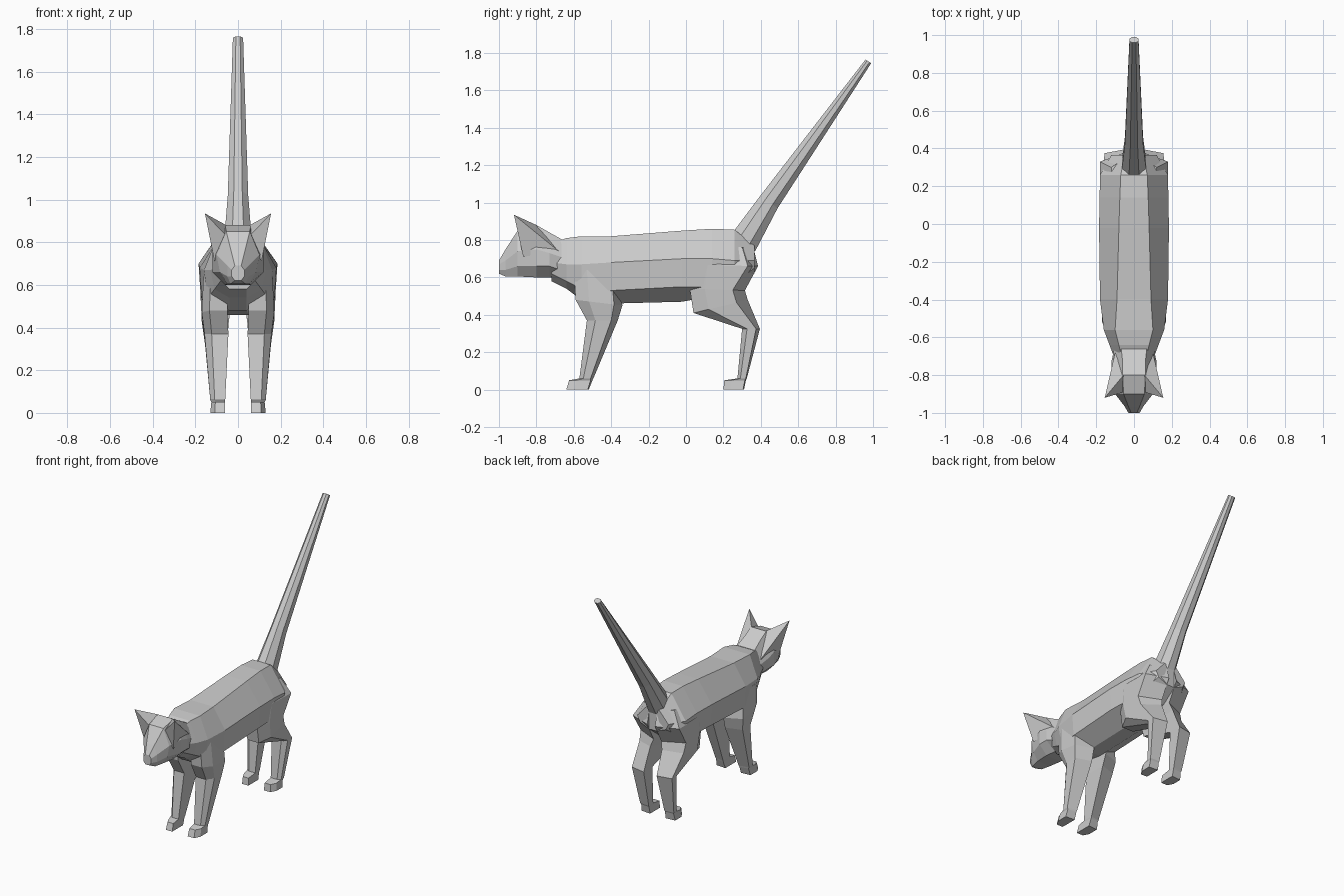
import bpy
import bmesh
from math import cos, sin, tau
from mathutils import Vector

cube = bpy.data.objects.get("Cube")
if cube:
    bpy.data.objects.remove(cube, do_unlink=True)

# One plain grey for the whole animal
GREY = (0.6, 0.6, 0.6, 1)
grey = bpy.data.materials.new("plain grey")
grey.use_nodes = True
grey.diffuse_color = GREY
grey.node_tree.nodes["Principled BSDF"].inputs["Base Color"].default_value = GREY


def finish(name, bm, mirrored=False):
    """Turn a bmesh into a flat-shaded object, optionally mirrored across x."""
    bmesh.ops.recalc_face_normals(bm, faces=bm.faces)
    mesh = bpy.data.meshes.new(name)
    bm.to_mesh(mesh)
    bm.free()
    mesh.materials.append(grey)
    obj = bpy.data.objects.new(name, mesh)
    bpy.context.collection.objects.link(obj)
    if mirrored:
        mirror = obj.modifiers.new("Mirror", "MIRROR")
        mirror.use_mirror_merge = False
    return obj


def loft(name, rings, mirrored=False):
    """Skin a row of closed rings with equal point counts and cap both ends."""
    bm = bmesh.new()
    loops = [[bm.verts.new(point) for point in ring] for ring in rings]
    for first, second in zip(loops, loops[1:]):
        for i in range(len(first)):
            j = (i + 1) % len(first)
            bm.faces.new((first[i], first[j], second[j], second[i]))
    bm.faces.new(loops[0])
    bm.faces.new(loops[-1])
    return finish(name, bm, mirrored)


def torso_ring(y, top, top_w, mid, mid_w, low, low_w, base, base_w):
    """Eight-sided upright section: heights and half widths from back to belly."""
    half = [(top_w, top), (mid_w, mid), (low_w, low), (base_w, base)]
    left = [(x, y, z) for x, z in half]
    right = [(-x, y, z) for x, z in reversed(half)]
    return left + right


def leg_ring(front, front_z, back, back_z, outer_back, inner, outer):
    """Five-sided leg section with a chamfered outer front corner."""
    width, depth = outer - inner, outer_back - front

    def point(x, y):
        t = (y - front) / (back - front)
        return (x, y, front_z + (back_z - front_z) * t)

    return [point(inner, front), point(outer - width * 0.3, front),
            point(outer, front + depth * 0.35), point(outer, outer_back),
            point(inner, back)]


# Trunk from chest to rump
loft("body", [torso_ring(*s) for s in (
    (-.72, .78, .06, .68, .10, .62, .08, .58, .04),
    (-.64, .81, .08, .67, .13, .58, .11, .54, .04),
    (-.56, .82, .10, .67, .16, .54, .14, .48, .04),
    (-.40, .82, .09, .68, .18, .53, .17, .46, .05),
    (-.02, .85, .08, .70, .185, .55, .175, .47, .05),
    (.14, .86, .075, .70, .182, .55, .17, .50, .05),
    (.26, .855, .07, .69, .18, .57, .16, .54, .04),
    (.365, .77, .05, .69, .12, .65, .10, .62, .03),
)])

# Head tapering to the muzzle
loft("head", [torso_ring(*s) for s in (
    (-.64, .79, .07, .70, .10, .63, .09, .59, .04),
    (-.73, .84, .06, .73, .12, .66, .12, .60, .05),
    (-.80, .88, .06, .75, .12, .66, .12, .60, .06),
    (-.90, .85, .055, .74, .10, .66, .085, .605, .05),
    (-.965, .75, .03, .69, .05, .64, .05, .605, .035),
    (-1.0, .69, .015, .67, .03, .64, .03, .62, .015),
)])

# Pointed ears
bm = bmesh.new()
tip = bm.verts.new((.155, -.92, .935))
base = [bm.verts.new(p) for p in ((.055, -.89, .83), (.11, -.87, .71),
                                  (.10, -.68, .74), (.055, -.80, .88))]
for i in range(len(base)):
    bm.faces.new((base[i], base[(i + 1) % len(base)], tip))
bm.faces.new(base)
finish("ears", bm, mirrored=True)

# Front legs from shoulder to paw
loft("front_legs", [leg_ring(*s) for s in (
    (-.60, .64, -.38, .64, -.40, .05, .162),
    (-.59, .48, -.34, .45, -.385, .05, .17),
    (-.53, .37, -.365, .37, -.40, .045, .157),
    (-.57, .06, -.495, .06, -.51, .06, .13),
    (-.625, .05, -.50, .05, -.51, .062, .125),
    (-.64, 0, -.52, 0, -.525, .06, .13),
)], mirrored=True)

# Hind legs with thigh, hock and paw
loft("hind_legs", [leg_ring(*s) for s in (
    (.10, .77, .36, .76, .30, .03, .12),
    (0, .67, .385, .66, .33, .03, .18),
    (.02, .54, .315, .53, .25, .03, .175),
    (.04, .41, .33, .48, .27, .045, .17),
    (.30, .325, .395, .325, .375, .05, .155),
    (.275, .06, .325, .06, .32, .06, .13),
    (.205, .05, .32, .05, .315, .062, .125),
    (.20, 0, .31, 0, .305, .06, .13),
)], mirrored=True)


# Long straight tail, eight-sided and tapering
def tail_ring(upper, lower, half_width):
    """Oval ring between an upper and a lower (y, z) point on the midline."""
    a, b = Vector((0, *upper)), Vector((0, *lower))
    centre, rise = (a + b) / 2, (a - b) / 2
    across = Vector((half_width, 0, 0))
    angles = [tau * (i + 0.5) / 8 for i in range(8)]
    return [centre + (rise * cos(t) + across * sin(t)) * 1.08 for t in angles]


loft("tail", [tail_ring(*s) for s in (
    ((.25, .84), (.37, .74), .065),
    ((.40, 1.04), (.49, .97), .048),
    ((.96, 1.765), (.99, 1.745), .024),
)])
